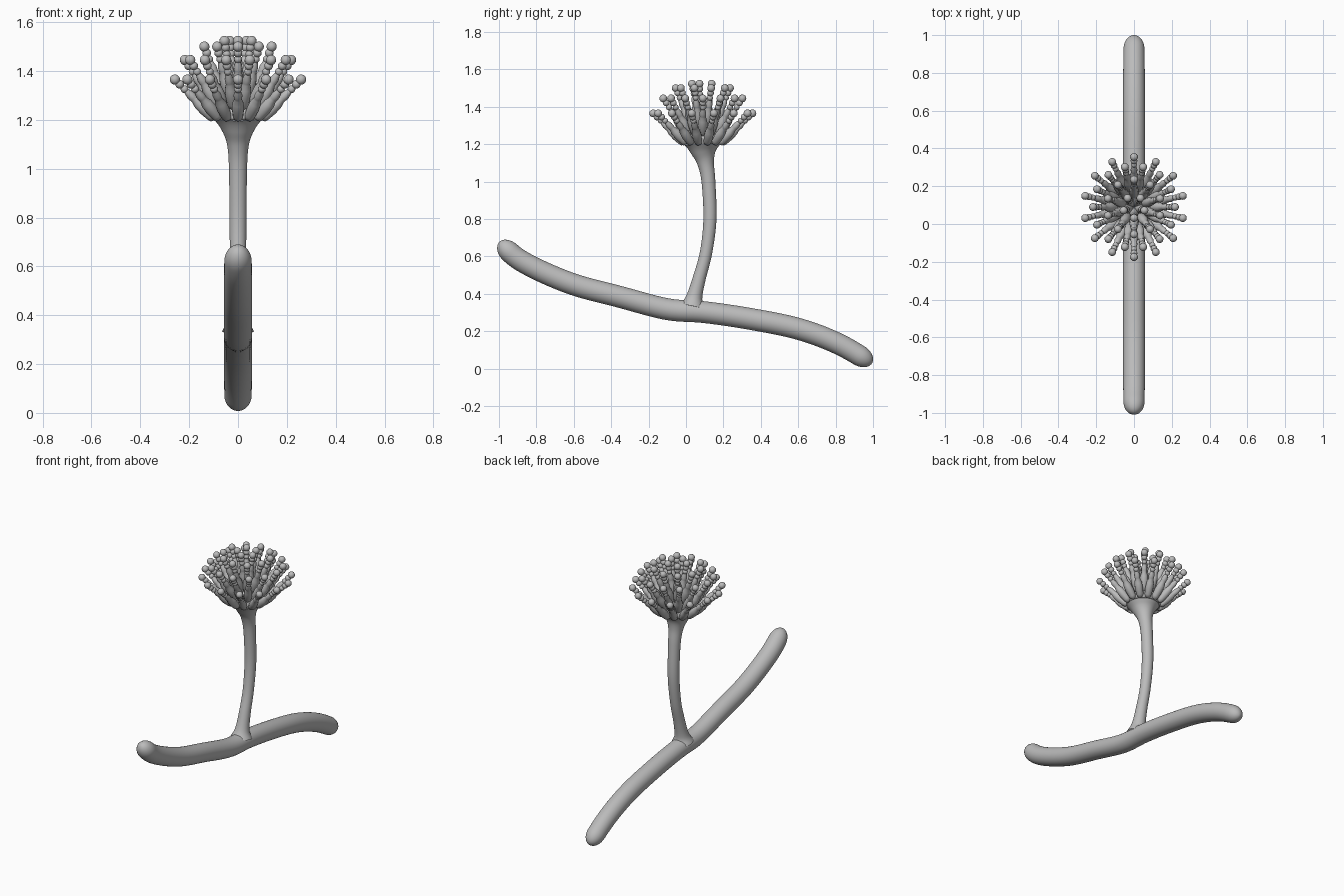
import bpy, bmesh, math
from mathutils import Vector, Matrix

if "Cube" in bpy.data.objects:
    bpy.data.objects.remove(bpy.data.objects["Cube"])

grey = bpy.data.materials.new("soft grey")
grey.use_nodes = True
COLOUR = (0.5, 0.5, 0.5, 1)
grey.diffuse_color = COLOUR
grey.node_tree.nodes["Principled BSDF"].inputs["Base Color"].default_value = COLOUR


def finish(bm, name):
    bmesh.ops.recalc_face_normals(bm, faces=bm.faces)
    mesh = bpy.data.meshes.new(name)
    bm.to_mesh(mesh)
    bm.free()
    mesh.materials.append(grey)
    mesh.shade_smooth()
    obj = bpy.data.objects.new(name, mesh)
    bpy.context.collection.objects.link(obj)
    return obj


def skin_rings(bm, rings):
    """Join successive vertex rings and close both ends."""
    n = len(rings[0])
    for a, b in zip(rings, rings[1:]):
        for i in range(n):
            j = (i + 1) % n
            bm.faces.new((a[i], a[j], b[j], b[i]))
    bm.faces.new(rings[0])
    bm.faces.new(rings[-1])


def spline(points, u):
    """Catmull-Rom point at u in 0..1."""
    f = u * (len(points) - 1)
    k = min(int(f), len(points) - 2)
    t = f - k
    p1, p2 = points[k], points[k + 1]
    p0 = points[k - 1] if k else 2 * p1 - p2
    p3 = points[k + 2] if k + 2 < len(points) else 2 * p2 - p1
    return p1 + 0.5 * t * (p2 - p0 + t * (2 * p0 - 5 * p1 + 4 * p2 - p3
                                          + t * (3 * (p1 - p2) + p3 - p0)))


def tube(name, path, cap=0, steps=72, sides=32):
    """Bent tube in the side plane from (y, z, radius) points."""
    pts = [Vector(p) for p in path]
    samples = [spline(pts, (1 - math.cos(math.pi * i / steps)) / 2) for i in range(steps + 1)]
    dist = [0]
    for a, b in zip(samples, samples[1:]):
        dist.append(dist[-1] + (b - a).xy.length)
    bm = bmesh.new()
    rings = []
    for i, s in enumerate(samples):
        tangent = (samples[min(i + 1, steps)] - samples[max(i - 1, 0)]).xy.normalized()
        r = s.z
        d = min(dist[i], dist[-1] - dist[i])
        if d < cap:
            r *= math.sqrt(max(0.005, 1 - (1 - d / cap) ** 2))
        ring = []
        for k in range(sides):
            a = math.tau * k / sides
            side = r * math.sin(a)
            ring.append(bm.verts.new((r * math.cos(a), s.x - tangent.y * side,
                                      s.y + tangent.x * side)))
        rings.append(ring)
    skin_rings(bm, rings)
    return finish(bm, name)


# Long rounded filament at the base
tube("base_filament", [(-1.0, 0.675, 0.055), (-0.87, 0.57, 0.057), (-0.62, 0.457, 0.058),
                       (-0.35, 0.383, 0.058), (-0.1, 0.318, 0.058), (0.1, 0.302, 0.058),
                       (0.35, 0.265, 0.058), (0.6, 0.213, 0.058), (0.81, 0.135, 0.057),
                       (0.995, 0.03, 0.055)], cap=0.08)

# Curved stalk, flared at the foot and under the head
tube("stalk", [(0.035, 0.335, 0.065), (0.045, 0.385, 0.043), (0.07, 0.48, 0.035),
               (0.107, 0.62, 0.033), (0.128, 0.8, 0.035), (0.12, 1.0, 0.037),
               (0.105, 1.1, 0.045), (0.094, 1.16, 0.068), (0.09, 1.205, 0.1)])

# Rounded dome that carries the spore chains
HEAD = Vector((0, 0.09, 1.21))
bm = bmesh.new()
bmesh.ops.create_uvsphere(bm, u_segments=32, v_segments=16, radius=0.105)
for v in bm.verts:
    v.co.z = max(v.co.z, -0.01)
bmesh.ops.translate(bm, verts=bm.verts, vec=HEAD)
finish(bm, "head_dome")

# Flask cells (distance fraction, radius) and beads along each chain
FLASK = [(-0.08, 0.006), (-0.05, 0.018), (0.03, 0.022), (0.2, 0.025), (0.36, 0.023),
         (0.46, 0.016), (0.5, 0.017), (0.58, 0.018), (0.68, 0.012), (0.76, 0.008)]
BEADS = [(0.74, 0.016), (0.87, 0.018), (1.0, 0.021)]
flasks, beads = bmesh.new(), bmesh.new()


def add_chain(base, tip):
    axis = tip - base
    turn = axis.to_track_quat('Z', 'Y')
    rings = []
    for t, r in FLASK:
        rings.append([flasks.verts.new(base + axis * t + turn @ Vector(
            (r * math.cos(math.tau * k / 12), r * math.sin(math.tau * k / 12), 0)))
            for k in range(12)])
    skin_rings(flasks, rings)
    for t, r in BEADS:
        place = Matrix.Translation(base + axis * t) @ turn.to_matrix().to_4x4()
        bmesh.ops.create_uvsphere(beads, u_segments=14, v_segments=9, radius=r, matrix=place)


# Tiers: count, base elevation, tip radius, tip height
TIERS = [(14, 2, 0.265, 1.365), (14, 28, 0.217, 1.445), (10, 55, 0.145, 1.5), (5, 78, 0.058, 1.523)]
for tier, (count, elevation, reach, height) in enumerate(TIERS):
    e = math.radians(elevation)
    for k in range(count):
        a = math.pi / 2 + math.tau * (k + 0.5 * (tier % 2)) / count
        out = Vector((math.cos(a), math.sin(a), 0))
        base = HEAD + out * 0.11 * math.cos(e) + Vector((0, 0, 0.11 * math.sin(e)))
        add_chain(base, Vector((0, HEAD.y, height)) + out * reach)

finish(flasks, "flask_cells")
finish(beads, "spore_beads")
